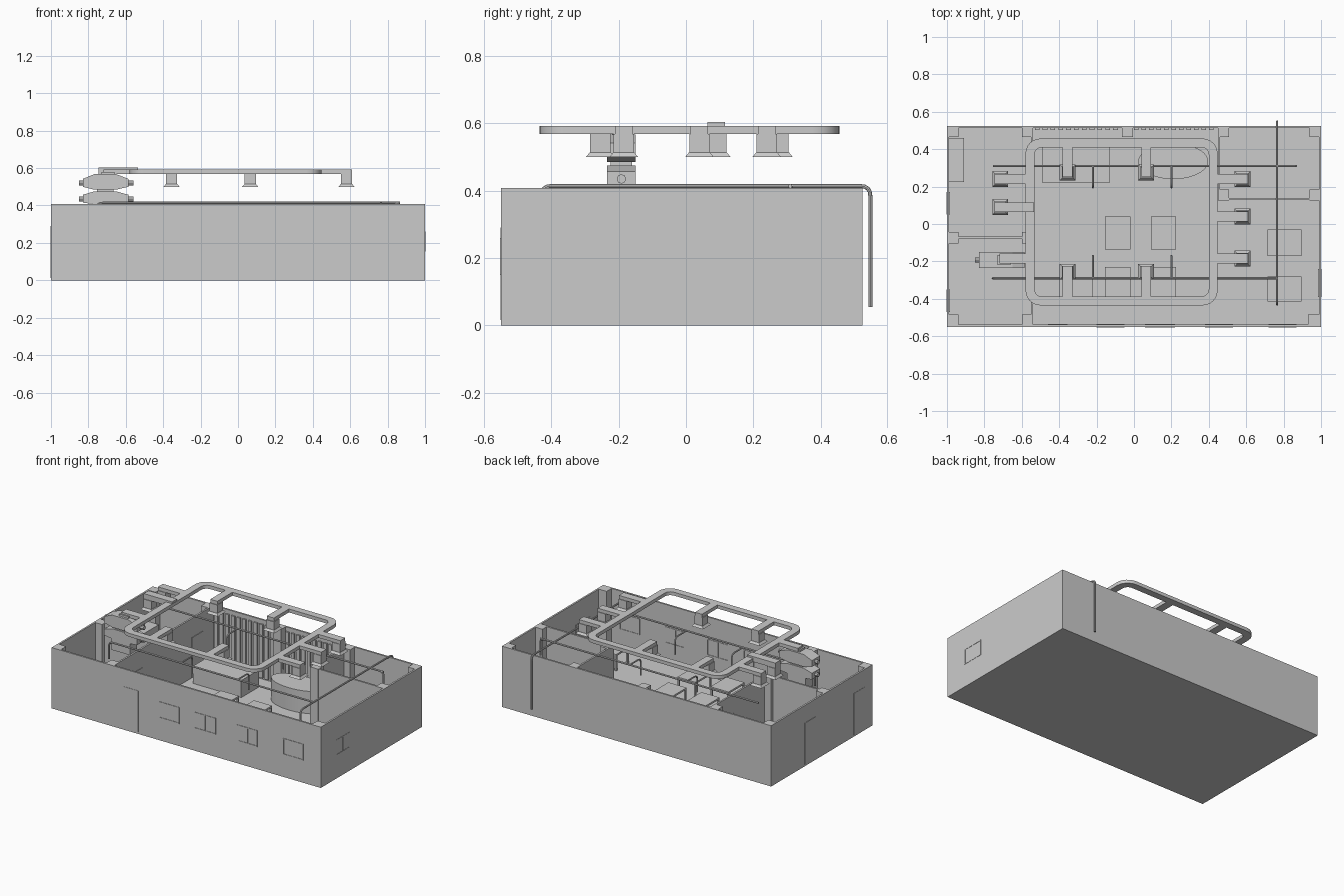
import bpy, bmesh, math
from mathutils import Vector

if "Cube" in bpy.data.objects:
    bpy.data.objects.remove(bpy.data.objects["Cube"])

grey = bpy.data.materials.new("plain_grey")
grey.diffuse_color = (0.6, 0.6, 0.6, 1)
grey.use_nodes = True
grey.node_tree.nodes["Principled BSDF"].inputs["Base Color"].default_value = grey.diffuse_color


def finish(name, bm):
    bmesh.ops.recalc_face_normals(bm, faces=bm.faces)
    me = bpy.data.meshes.new(name)
    bm.to_mesh(me)
    bm.free()
    ob = bpy.data.objects.new(name, me)
    me.materials.append(grey)
    bpy.context.collection.objects.link(ob)
    return ob


def add_box(bm, x0, x1, y0, y1, z0, z1):
    v = [bm.verts.new((x, y, z)) for x in (x0, x1) for y in (y0, y1) for z in (z0, z1)]
    for f in ((0, 1, 3, 2), (4, 6, 7, 5), (0, 4, 5, 1), (2, 3, 7, 6), (0, 2, 6, 4), (1, 5, 7, 3)):
        bm.faces.new([v[i] for i in f])


def boxes(name, items):
    bm = bmesh.new()
    for b in items:
        add_box(bm, *b)
    return finish(name, bm)


def prism(name, pts, height, axis):
    """Extrude a closed outline of 3D points along axis."""
    bm = bmesh.new()
    f = bm.faces.new([bm.verts.new(p) for p in pts])
    r = bmesh.ops.extrude_face_region(bm, geom=[f])
    vs = [g for g in r["geom"] if isinstance(g, bmesh.types.BMVert)]
    bmesh.ops.translate(bm, verts=vs, vec=Vector(axis) * height)
    return finish(name, bm)


def pipe(name, pts, radius=0.006, bend=0.03):
    """Round pipe along a path with filleted corners."""
    p = [Vector(q) for q in pts]
    path = [p[0]]
    for a, b, c in zip(p, p[1:], p[2:]):
        s, e = b + (a - b).normalized() * bend, b + (c - b).normalized() * bend
        path += [s * (1 - t) ** 2 + b * 2 * t * (1 - t) + e * t * t for t in (0, .25, .5, .75, 1)]
    path.append(p[-1])
    cu = bpy.data.curves.new(name, "CURVE")
    cu.dimensions = "3D"
    cu.bevel_depth, cu.bevel_resolution, cu.use_fill_caps = radius, 2, True
    sp = cu.splines.new("POLY")
    sp.points.add(len(path) - 1)
    for q, co in zip(sp.points, path):
        q.co = (*co, 1)
    convert(name, cu)
    bpy.ops.object.shade_smooth_by_angle()


def convert(name, cu):
    ob = bpy.data.objects.new(name, cu)
    cu.materials.append(grey)
    bpy.context.collection.objects.link(ob)
    bpy.ops.object.select_all(action="DESELECT")
    bpy.context.view_layer.objects.active = ob
    ob.select_set(True)
    bpy.ops.object.convert(target="MESH")


# Building shell
H, T = 0.408, 0.012
Y0, Y1 = -0.55, 0.525
boxes("floor_slab", [(-1, 1, Y0, Y1, 0, 0.01)])
boxes("outer_walls", [(-1, 1, Y0, Y0 + T, 0, H), (-1, 1, Y1 - T, Y1, 0, H),
                      (-1, -1 + T, Y0 + T, Y1 - T, 0, H), (1 - T, 1, Y0 + T, Y1 - T, 0, H)])
boxes("partition_walls", [(-0.552, -0.54, Y0 + T, Y1 - T, 0.01, H), (-0.99, -0.552, -0.08, -0.068, 0.01, H),
                          (0.448, 0.46, 0.128, Y1 - T, 0.01, H), (0.46, 0.99, 0.128, 0.14, 0.01, H)])
cols = [(-0.967, 0.495), (-0.57, 0.495), (-0.967, -0.073), (-0.57, -0.073), (-0.967, -0.515),
        (-0.57, -0.515), (-0.035, 0.495), (0.478, 0.495), (0.967, 0.495), (0.478, 0.155),
        (0.967, 0.155), (0.96, -0.515)]
boxes("columns", [(x - 0.03, x + 0.03, y - 0.03, y + 0.03, 0.01, H) for x, y in cols])


# Windows: thin frames on both sides of the wall
def frame(a, b, z0, z1):
    w, m = 0.006, (a + b) / 2
    return [(a, a + w, z0, z1), (b - w, b, z0, z1), (m - w / 2, m + w / 2, z0 + w, z1 - w),
            (a + w, b - w, z0, z0 + w), (a + w, b - w, z1 - w, z1)]


front = [f for a, b in ((-0.2, -0.05), (0.06, 0.22), (0.38, 0.53), (0.72, 0.87)) for f in frame(a, b, 0.15, 0.26)]
boxes("front_windows", [(a, b, Y0 - 0.003, Y0 + T + 0.003, c, d) for a, b, c, d in front])
boxes("side_window", [(1 - T - 0.003, 1.002, a, b, c, d) for a, b, c, d in frame(-0.39, -0.24, 0.155, 0.26)])

# Doors
boxes("front_door", [(-0.46, -0.355, Y0 - 0.002, Y0 + T + 0.003, 0.015, 0.29)])
boxes("left_doors", [(-1.002, -1 + T + 0.003, y - 0.06, y + 0.06, 0.012, 0.29) for y in (0.11, -0.41)])
boxes("inner_doors", [(-0.555, -0.537, y - 0.06, y + 0.06, 0.012, 0.28) for y in (0.34, -0.3)])

# Slatted panels on the back wall
slats = []
for a, b in ((-0.53, -0.07), (0.0, 0.44)):
    n = 11
    s = (b - a) / n
    slats += [(a + i * s, a + (i + 0.6) * s, 0.503, 0.514, 0.02, 0.38) for i in range(n)]
boxes("wall_slats", slats)


# Furniture
def desk(x0, x1, y0, y1, h=0.12):
    t = 0.012
    return [(x0, x1, y0, y1, h - t, h)] + [
        (x, x + t, y, y + t, 0.01, h - t) for x in (x0, x1 - t) for y in (y0, y1 - t)]


boxes("desks", sum([desk(*d) for d in (
    (-0.155, -0.02, -0.135, 0.04), (0.09, 0.225, -0.135, 0.04), (-0.155, -0.02, -0.4, -0.23),
    (0.09, 0.225, -0.4, -0.23), (0.715, 0.895, -0.17, -0.03), (0.715, 0.895, -0.415, -0.28),
    (-0.4, -0.22, -0.4, -0.29))], []))
boxes("counter", [(-0.49, -0.13, 0.22, 0.41, 0.01, 0.125)])
boxes("cabinet", [(-0.988, -0.91, 0.225, 0.46, 0.01, 0.2)])
oval = prism("oval_table", [(0.21 + 0.187 * math.cos(a), 0.335 + 0.095 * math.sin(a), 0.01)
             for a in [i * math.tau / 40 for i in range(40)]], 0.15, (0, 0, 1))
bpy.context.view_layer.objects.active = oval
oval.select_set(True)
bpy.ops.object.shade_smooth_by_angle()

# Water pipes
Z = 0.414
pipe("back_pipe", [(-0.755, 0.31, 0.3), (-0.755, 0.31, Z), (0.865, 0.31, Z), (0.865, 0.31, 0.3)][1:3])
pipe("front_pipe", [(-0.755, -0.29, 0.3), (-0.755, -0.29, Z), (0.765, -0.29, Z)])
pipe("back_pipe_drop", [(0.8, 0.31, Z), (0.865, 0.31, Z), (0.865, 0.31, 0.3)])
pipe("drain_pipe", [(0.765, -0.43, 0.3), (0.765, -0.43, Z), (0.765, 0.548, Z), (0.765, 0.548, 0.055)])
for i, x in enumerate((-0.22, 0.2)):
    for j, (y, e) in enumerate(((0.31, 0.195), (-0.29, -0.17))):
        pipe(f"branch_pipe_{i}{j}", [(x, y, Z), (x, e, Z), (x, e, 0.3)], 0.005)


# Air duct loop with rounded corners
def rounded(x0, x1, y0, y1, r):
    pts = []
    for k, (cx, cy) in enumerate(((x1 - r, y1 - r), (x0 + r, y1 - r), (x0 + r, y0 + r), (x1 - r, y0 + r))):
        pts += [(cx + r * math.cos(a), cy + r * math.sin(a))
                for a in [(k + i / 6) * math.pi / 2 for i in range(7)]]
    return pts


cu = bpy.data.curves.new("duct_loop", "CURVE")
cu.dimensions, cu.fill_mode, cu.extrude = "2D", "BOTH", 0.0115
for pts in (rounded(-0.58, 0.447, -0.435, 0.457, 0.08), rounded(-0.532, 0.4, -0.388, 0.41, 0.04)):
    sp = cu.splines.new("POLY")
    sp.points.add(len(pts) - 1)
    sp.use_cyclic_u = True
    for q, co in zip(sp.points, pts):
        q.co = (*co, 0, 1)
convert("duct_loop", cu)
bpy.context.object.location.z = 0.5805

# Duct branches, each with a square diffuser
W, D0, D1 = 0.026, 0.569, 0.592
arms, vents = [], []
for x in (-0.355, 0.065):
    arms += [(x - W, x + W, 0.25, 0.415, D0, D1), (x - W, x + W, -0.395, -0.225, D0, D1)]
    vents += [(x, 0.275), (x, -0.255)]
for y in (0.24, 0.04, -0.185):
    arms.append((0.445, 0.61, y - W, y + W, D0, D1))
    vents.append((0.58, y))
arms += [(-0.745, -0.575, 0.24 - W, 0.24 + W, D0, D1), (-0.745, -0.535, 0.09 - W, 0.09 + W, D0, 0.604),
         (-0.72, -0.575, -0.185 - W, -0.185 + W, D0, D1)]
vents += [(-0.715, 0.24), (-0.715, 0.09)]
boxes("duct_branches", arms)
bm = bmesh.new()
for x, y in vents:
    add_box(bm, x - 0.03, x + 0.03, y - 0.03, y + 0.03, 0.514, D0)
    bmesh.ops.create_cone(bm, cap_ends=True, segments=4, radius1=0.06, radius2=0.044, depth=0.014)
    bm.verts.ensure_lookup_table()
    vs = bm.verts[-8:]
    c = math.sqrt(0.5)
    for v in vs:
        a, b = v.co.x, v.co.y
        v.co = (x + (a - b) * c, y + (a + b) * c, v.co.z + 0.507)
finish("diffusers", bm)

# Air handling unit: two stacked tapered housings with round ports
for nm, z0, z1 in (("upper_housing", 0.485, 0.567), ("lower_housing", 0.408, 0.475)):
    zm = 0.52 if z1 > 0.5 else 0.435
    out = [(-0.83, zm - 0.02), (-0.77, z0), (-0.65, z0), (-0.585, zm - 0.02),
           (-0.585, zm + 0.022), (-0.65, z1), (-0.77, z1), (-0.83, zm + 0.022)]
    prism("unit_" + nm, [(x, -0.235, z) for x, z in out], 0.085, (0, 1, 0))
    pipe("unit_port_" + nm, [(-0.85, -0.192, zm), (-0.56, -0.192, zm)], 0.014)
boxes("unit_core", [(-0.755, -0.665, -0.225, -0.16, 0.47, 0.49), (-0.73, -0.66, -0.22, -0.165, 0.56, 0.58)])
boxes("unit_support", [(-0.78, -0.64, -0.23, -0.155, 0.33, 0.41)])
